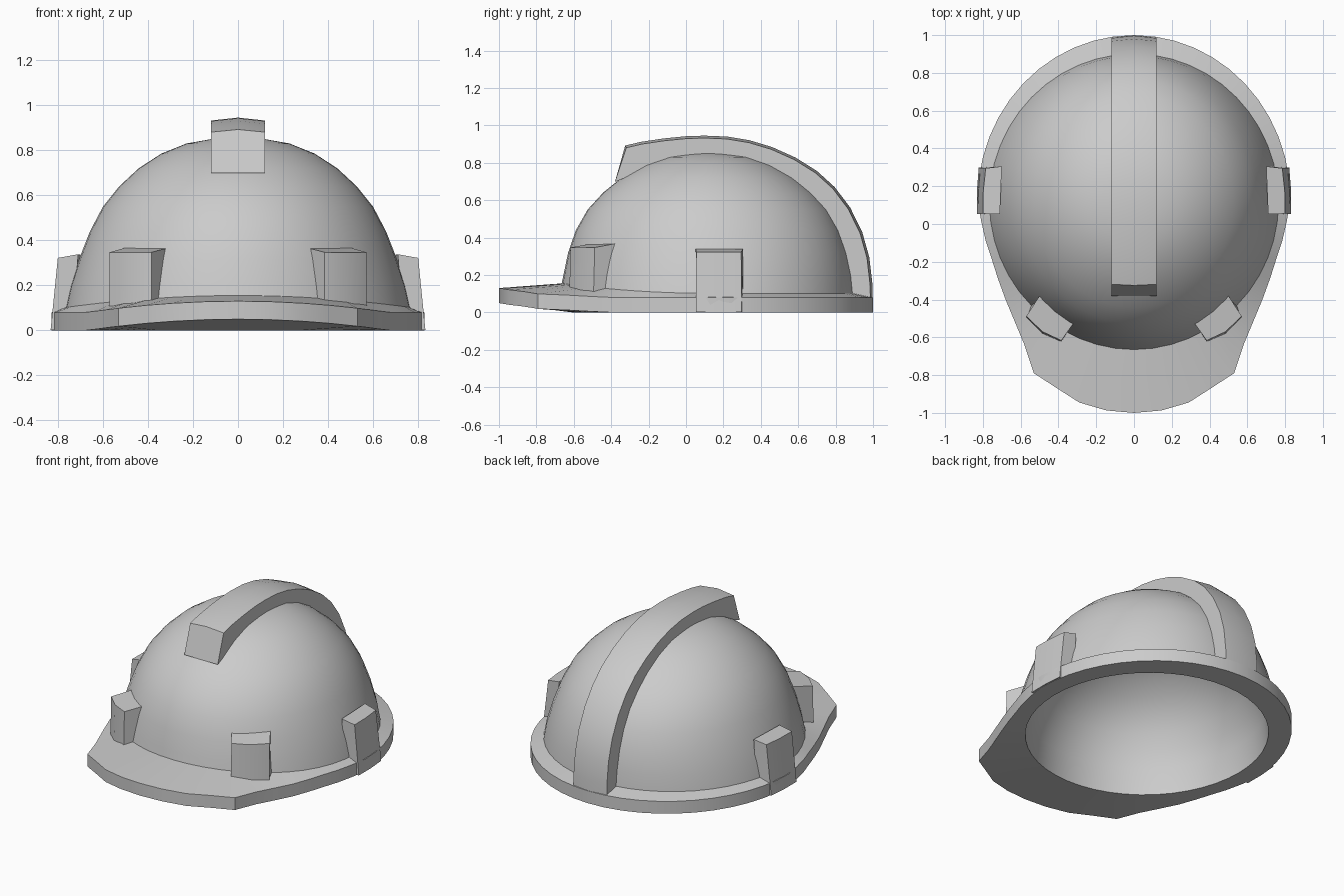
import bpy, bmesh, math
from math import sin, cos, pi, radians

if "Cube" in bpy.data.objects:
    bpy.data.objects.remove(bpy.data.objects["Cube"])

N = 48                          # segments around the helmet
CY, RX, RY = 0.118, 0.768, 0.785  # dome centre and radii


def finish(name, bm, angle=30):
    bmesh.ops.recalc_face_normals(bm, faces=bm.faces)
    me = bpy.data.meshes.new(name)
    bm.to_mesh(me)
    bm.free()
    ob = bpy.data.objects.new(name, me)
    bpy.context.collection.objects.link(ob)
    bpy.ops.object.select_all(action='DESELECT')
    ob.select_set(True)
    bpy.context.view_layer.objects.active = ob
    bpy.ops.object.shade_smooth_by_angle(angle=radians(angle))
    return ob


def loft(name, rings, cap=True, angle=30):
    """Skin closed rings; one-point rings become poles."""
    bm = bmesh.new()
    rs = [[bm.verts.new(p) for p in r] for r in rings]
    for a, b in zip(rs, rs[1:]):
        n = max(len(a), len(b))
        for i in range(n):
            j = (i + 1) % n
            if len(a) == 1:
                bm.faces.new((a[0], b[j], b[i]))
            elif len(b) == 1:
                bm.faces.new((a[i], a[j], b[0]))
            else:
                bm.faces.new((a[i], a[j], b[j], b[i]))
    if cap:
        bm.faces.new(rs[0])
        bm.faces.new(rs[-1])
    return finish(name, bm, angle)


# Brim outline: peak points at the front, ellipse at the back
half = [(0, -1), (.146, -.987), (.29, -.945), (.41, -.868), (.53, -.79),
        (.58, -.64), (.63, -.52), (.68, -.40), (.72, -.29), (.755, -.18),
        (.785, -.09), (.81, .02), (.828, .13)]
half += [(.828 * sin(k * pi / 24), .13 - .87 * cos(k * pi / 24)) for k in range(13, 25)]
outline = half + [(-x, y) for x, y in half[-2:0:-1]]


def lift(x, y):
    """Arch of the peak."""
    return .05 * max(0, 1 - (x / .67) ** 2) if y < 0 else 0


def ring(f, z):
    """Elliptical ring; sides pull in slightly half way up the dome."""
    pts = []
    for k in range(N):
        t = 2 * pi * k / N
        zz = z(t) if callable(z) else z
        squeeze = 1 - .05 * max(0, sin(pi * (zz - .12) / .735))
        pts.append((RX * f * squeeze * sin(t), CY - RY * f * cos(t), zz))
    return pts


# Shell: inner dome, underside, brim edge, brim top and outer dome in one skin
profile = [(.985, .2), (.953, .32), (.90, .44), (.82, .55), (.715, .64),
           (.59, .72), (.45, .785), (.30, .83), (.15, .85)]
rings = [[(0, CY, .72)]]
rings += [ring(f * .925, z * .84) for f, z in reversed(profile)]
rings.append(ring(.925, 0))
rings.append([(x, y, lift(x, y)) for x, y in outline])
rings.append([(x, y, lift(x, y) + .08) for x, y in outline])
rings.append(ring(.997, lambda t: .102 + .053 * max(0, cos(t)) ** 2))
rings += [ring(f, z) for f, z in profile]
rings.append([(0, CY, .855)])
loft("helmet_shell", rings, cap=False)

# Centre ridge: crowned strip swept along the crown, (outer y, z, inner y, z)
path = [(-.325, .892, -.38, .698), (-.24, .912, -.25, .75), (-.12, .930, -.12, .79),
        (0, .942, 0, .81), (.1, .945, .1, .815), (.22, .940, .2, .81),
        (.34, .92, .32, .79), (.46, .884, .43, .75), (.585, .828, .54, .69),
        (.70, .756, .63, .62), (.795, .67, .71, .54), (.878, .56, .775, .45),
        (.942, .43, .825, .33), (.98, .295, .865, .21), (.997, .15, .88, .10),
        (1.0, .001, .885, .001)]
W, secs = .12, []
for y, z, iy, iz in path:
    d = math.hypot(y - .1, z)
    sy, sz = y - .013 * (y - .1) / d, max(.001, z - .013 * z / d)
    secs.append([(-W, iy, iz), (-W, sy, sz), (0, y, z), (W, sy, sz), (W, iy, iz)])
loft("centre_ridge", secs, angle=25)


# Clips: tapered blocks, mirrored left and right
def clip(name, low, high):
    for side, s in (("left", -1), ("right", 1)):
        loft(f"{side}_{name}", [[(s * x, y, z) for x, y, z in r] for r in (low, high)])


clip("side_clip",
     [(.735, .055, .002), (.832, .053, .002), (.832, .175, .002), (.822, .298, .002), (.725, .305, .002)],
     [(.71, .052, .338), (.80, .055, .322), (.798, .175, .322), (.785, .295, .322), (.70, .305, .338)])
clip("front_clip",
     [(.33, -.54, .07), (.385, -.625, .07), (.488, -.58, .07), (.572, -.495, .07), (.54, -.40, .07)],
     [(.295, -.49, .37), (.385, -.617, .347), (.485, -.57, .347), (.57, -.488, .347), (.49, -.365, .37)])
